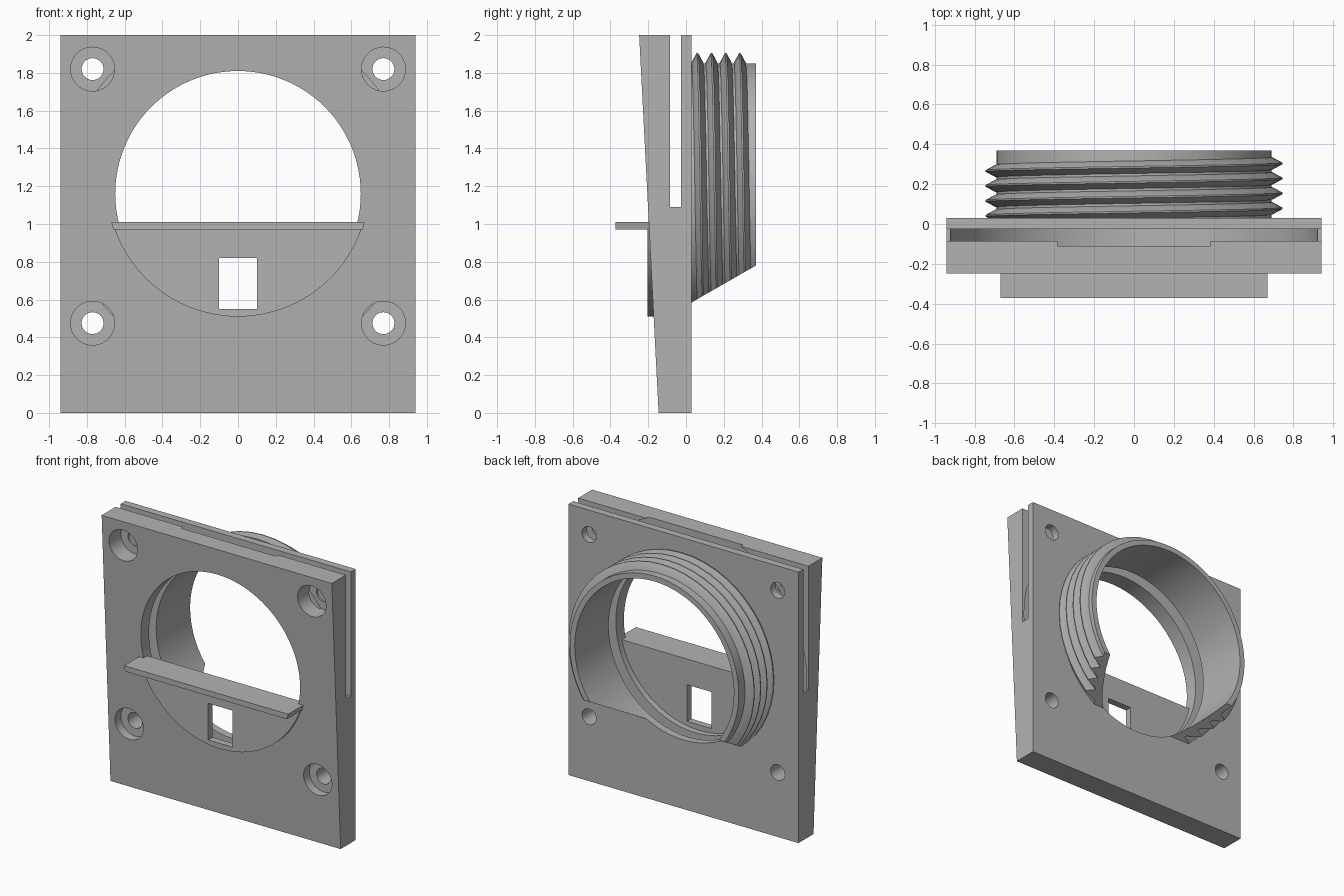
import bpy, bmesh, math
from mathutils import Vector, Matrix

cube = bpy.data.objects.get("Cube")
if cube:
    bpy.data.objects.remove(cube)

CENTRE = 1.16       # height of the round opening
HOLE_R = 0.65
TUBE_R = 0.69
BACK = 0.03

grey = bpy.data.materials.new("plain grey")
grey.use_nodes = True
GREY = (0.45, 0.45, 0.45, 1)
grey.diffuse_color = GREY
grey.node_tree.nodes["Principled BSDF"].inputs["Base Color"].default_value = GREY


def make(name, bm):
    bmesh.ops.recalc_face_normals(bm, faces=bm.faces)
    mesh = bpy.data.meshes.new(name)
    bm.to_mesh(mesh)
    bm.free()
    mesh.materials.append(grey)
    ob = bpy.data.objects.new(name, mesh)
    bpy.context.collection.objects.link(ob)
    return ob


def prism(name, points, move):
    """Extrude a flat profile by the vector move."""
    bm = bmesh.new()
    face = bm.faces.new([bm.verts.new(p) for p in points])
    out = bmesh.ops.extrude_face_region(bm, geom=[face])["geom"]
    bmesh.ops.translate(bm, vec=move, verts=[v for v in out if isinstance(v, bmesh.types.BMVert)])
    return make(name, bm)


def box(name, x0, x1, y0, y1, z0, z1):
    return prism(name, [(x0, y0, z0), (x1, y0, z0), (x1, y0, z1), (x0, y0, z1)], (0, y1 - y0, 0))


def disc(name, r, y0, y1, x, z, n=96):
    ring = [2 * math.pi * i / n for i in range(n)]
    return prism(name, [(x + r * math.cos(a), y0, z + r * math.sin(a)) for a in ring], (0, y1 - y0, 0))


def cut(ob, *cutters):
    for c in cutters:
        c.hide_render = True
        mod = ob.modifiers.new("cut", 'BOOLEAN')
        mod.operation = 'DIFFERENCE'
        mod.solver = 'EXACT'
        mod.object = c
        bpy.context.view_layer.objects.active = ob
        bpy.ops.object.modifier_apply(modifier=mod.name)
        bpy.data.objects.remove(c)


def smooth(ob):
    bpy.ops.object.select_all(action='DESELECT')
    ob.select_set(True)
    bpy.context.view_layer.objects.active = ob
    bpy.ops.object.shade_smooth_by_angle(angle=math.radians(25))


def slant_cut(bm):
    """Remove the lower part of the collar along a sloping plane."""
    bmesh.ops.bisect_plane(bm, geom=bm.verts[:] + bm.edges[:] + bm.faces[:],
                           plane_co=(0, BACK, 0.585), plane_no=(0, 0.195, -0.34), clear_outer=True)
    bmesh.ops.holes_fill(bm, edges=[e for e in bm.edges if e.is_boundary], sides=0)


# Wedge-shaped plate with round opening, slot and disc-shaped pocket
plate = prism("plate", [(-0.94, BACK, 0), (-0.94, -0.145, 0), (-0.94, -0.248, 2), (-0.94, BACK, 2)], (1.88, 0, 0))
cut(plate,
    disc("opening", HOLE_R, -0.5, 0.5, 0, CENTRE),
    disc("pocket", 0.924, -0.11, -0.026, 0, CENTRE, 128),
    box("slot", -1.2, 1.2, -0.085, -0.026, 1.09, 2.3))

# Counterbored screw holes
for x in (-0.77, 0.77):
    for z in (0.475, 1.82):
        cut(plate, disc("screw_hole", 0.058, -0.5, 0.5, x, z, 32),
            disc("counterbore", 0.116, -0.5, -0.1, x, z, 48))
smooth(plate)

# Lower panel with a rectangular window
panel = disc("lower_panel", 0.692, -0.205, -0.155, 0, 1.202)
cut(panel, box("panel_top", -1, 1, -0.5, 0.5, 0.98, 2.2),
    box("window", -0.1, 0.1, -0.5, 0.5, 0.55, 0.82))
smooth(panel)

# Shelf above the panel
prism("shelf", [(-0.66, -0.372, 0.97), (0.66, -0.372, 0.97), (0.67, -0.372, 1.01), (-0.67, -0.372, 1.01)],
      (0, 0.217, 0))


def sweep(name, profile, turns, steps, pitch, closed):
    """Sweep a (radius, y) profile around the opening, starting at the bottom."""
    bm = bmesh.new()
    rings = []
    for i in range(turns * steps + (0 if closed else 1)):
        a = -math.pi / 2 - 2 * math.pi * i / steps
        rings.append([bm.verts.new((r * math.cos(a), y + pitch * i / steps, CENTRE + r * math.sin(a)))
                      for r, y in profile])
    n = len(profile)
    pairs = list(zip(rings, rings[1:])) + ([(rings[-1], rings[0])] if closed else [])
    for a, b in pairs:
        for j in range(n):
            k = (j + 1) % n
            bm.faces.new((a[j], a[k], b[k], b[j]))
    if not closed:
        bm.faces.new(rings[0])
        bm.faces.new(rings[-1])
        bmesh.ops.triangulate(bm, faces=bm.faces)
    slant_cut(bm)
    ob = make(name, bm)
    smooth(ob)
    return ob


# Collar tube and its outside screw thread
sweep("collar", [(HOLE_R, BACK), (TUBE_R, BACK), (TUBE_R, 0.37), (HOLE_R, 0.37)], 1, 96, 0, True)
START = 0.0225
sweep("thread", [(TUBE_R - 0.01, START - 0.033), (TUBE_R + 0.005, START - 0.031), (TUBE_R + 0.055, START - 0.004),
                 (TUBE_R + 0.055, START + 0.004), (TUBE_R + 0.005, START + 0.031), (TUBE_R - 0.01, START + 0.033)],
      4, 48, 0.075, False)
